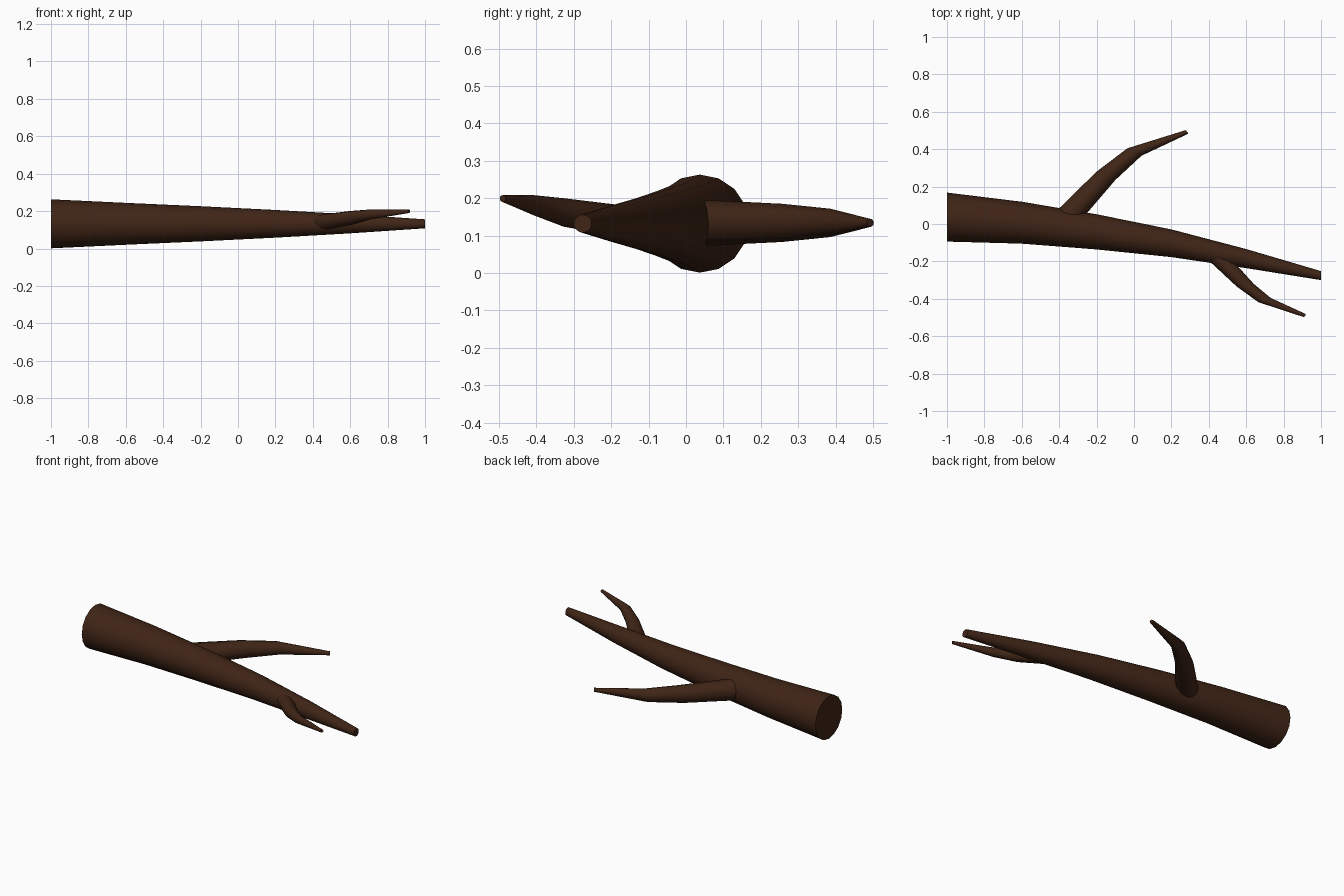
import bpy, bmesh
from math import cos, sin, pi, radians

if "Cube" in bpy.data.objects:
    bpy.data.objects.remove(bpy.data.objects["Cube"])

bark = bpy.data.materials.new("bark")
bark.diffuse_color = (0.05, 0.018, 0.008, 1)
bark.use_nodes = True
bark.node_tree.nodes["Principled BSDF"].inputs["Base Color"].default_value = bark.diffuse_color


def limb(name, rings, sides):
    """Loft a tapering limb. Each ring: left edge xy, right edge xy, centre z, half height."""
    bm = bmesh.new()
    loops = []
    for (lx, ly), (rx, ry), z, h in rings:
        cx, cy = (lx + rx) / 2, (ly + ry) / 2
        wx, wy = (rx - lx) / 2, (ry - ly) / 2
        angles = [2 * pi * i / sides for i in range(sides)]
        loops.append([bm.verts.new((cx + wx * cos(a), cy + wy * cos(a), z + h * sin(a)))
                      for a in angles])
    for a, b in zip(loops, loops[1:]):
        for i in range(sides):
            j = (i + 1) % sides
            bm.faces.new((a[i], a[j], b[j], b[i]))
    bm.faces.new(loops[0])
    bm.faces.new(loops[-1])
    bmesh.ops.recalc_face_normals(bm, faces=bm.faces)
    mesh = bpy.data.meshes.new(name)
    bm.to_mesh(mesh)
    bm.free()
    mesh.materials.append(bark)
    ob = bpy.data.objects.new(name, mesh)
    bpy.context.collection.objects.link(ob)
    bpy.ops.object.select_all(action='DESELECT')
    ob.select_set(True)
    bpy.context.view_layer.objects.active = ob
    bpy.ops.object.shade_smooth_by_angle(angle=radians(40))


# main log: x, centre y, radius
log = [(-1, 0.037, 0.131), (-0.6, 0.007, 0.112), (-0.2, -0.042, 0.094),
       (0.2, -0.103, 0.074), (0.6, -0.185, 0.051), (1, -0.276, 0.024)]
limb("main_log", [((x, y + r), (x, y - r), 0.132, r) for x, y, r in log], 16)

# large side branch
limb("large_branch", [
    ((-0.45, 0.035), (-0.34, -0.045), 0.134, 0.064),
    ((-0.2, 0.28), (-0.1, 0.235), 0.134, 0.051),
    ((-0.035, 0.405), (0.04, 0.365), 0.134, 0.038),
    ((0.277, 0.502), (0.291, 0.483), 0.134, 0.011)], 12)

# small side branch, rising slightly
limb("small_branch", [
    ((0.50, -0.165), (0.38, -0.177), 0.138, 0.043),
    ((0.64, -0.32), (0.55, -0.335), 0.162, 0.038),
    ((0.73, -0.395), (0.665, -0.418), 0.181, 0.027),
    ((0.92, -0.482), (0.909, -0.498), 0.199, 0.009)], 12)
